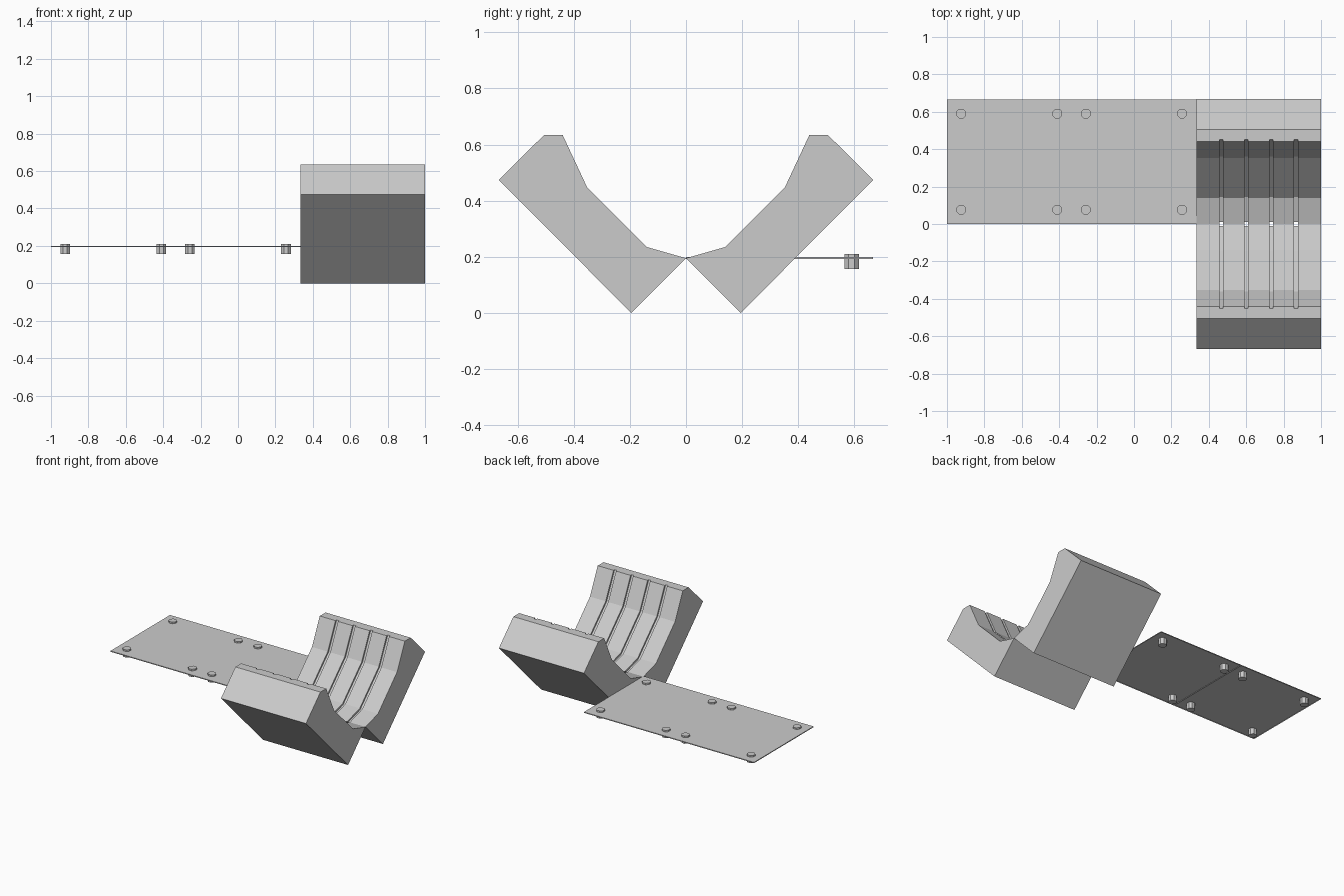
import bpy, bmesh, math
from mathutils import Matrix, Vector

cube = bpy.data.objects.get("Cube")
if cube:
    bpy.data.objects.remove(cube, do_unlink=True)

# One plain grey for everything
grey = bpy.data.materials.new("plain grey")
grey.use_nodes = True
colour = (0.6, 0.6, 0.6, 1)
grey.diffuse_color = colour
grey.node_tree.nodes["Principled BSDF"].inputs["Base Color"].default_value = colour


def finish(name, bm):
    mesh = bpy.data.meshes.new(name)
    bm.to_mesh(mesh)
    bm.free()
    mesh.materials.append(grey)
    obj = bpy.data.objects.new(name, mesh)
    bpy.context.collection.objects.link(obj)
    return obj


# Tilted jaws: side profiles (y, z) with and without the shallow slots
outer = [(0.44, 0.635), (0.505, 0.635), (0.667, 0.474), (0.195, 0)]
ribbed = [(0, 0.195), (0.14, 0.235), (0.353, 0.449)] + outer
slotted = [(0.01, 0.185), (0.144, 0.223), (0.362, 0.441), (0.453, 0.635)] + outer[1:]
left, right, slot = 1 / 3, 1.0, 0.01

stations = [(left, ribbed)]
for i in range(1, 5):
    x = left + (right - left) * i / 5
    stations += [(x - slot, ribbed), (x - slot, slotted),
                 (x + slot, slotted), (x + slot, ribbed)]
stations.append((right, ribbed))


def jaw(name, side):
    bm = bmesh.new()
    rings = [[bm.verts.new((x, side * y, z)) for y, z in profile]
             for x, profile in stations]
    for a, b in zip(rings, rings[1:]):
        for i in range(len(a)):
            j = (i + 1) % len(a)
            bm.faces.new((a[i], a[j], b[j], b[i]))
    bm.faces.new(rings[0])
    bm.faces.new(rings[-1])
    bmesh.ops.remove_doubles(bm, verts=bm.verts, dist=0.0001)
    bmesh.ops.recalc_face_normals(bm, faces=bm.faces)
    return finish(name, bm)


jaw("front_jaw", -1)
jaw("back_jaw", 1)


# Thin square sheets with a stepped rim
def panel(name, x):
    bm = bmesh.new()
    size = 2 / 3
    corners = [(x, 0), (x + size, 0), (x + size, size), (x, size)]
    face = bm.faces.new([bm.verts.new((px, py, 0.193)) for px, py in corners])
    bmesh.ops.inset_individual(bm, faces=[face], thickness=0.02)
    bmesh.ops.inset_individual(bm, faces=[face], thickness=0)
    for v in face.verts:
        v.co.z += 0.006
    return finish(name, bm)


# Octagonal pegs through each sheet corner
def peg(name, x, y):
    bm = bmesh.new()
    place = Matrix.Translation(Vector((x, y, 0.183))) @ Matrix.Rotation(math.pi / 8, 4, "Z")
    bmesh.ops.create_cone(bm, cap_ends=True, segments=8, radius1=0.028,
                          radius2=0.028, depth=0.054, matrix=place)
    return finish(name, bm)


for side, start in (("right", -1.0), ("middle", -1 / 3)):
    panel(side + "_panel", start)
    for dx in (0.076, 0.59):
        for y in (0.076, 0.59):
            peg(side + "_peg", start + dx, y)
